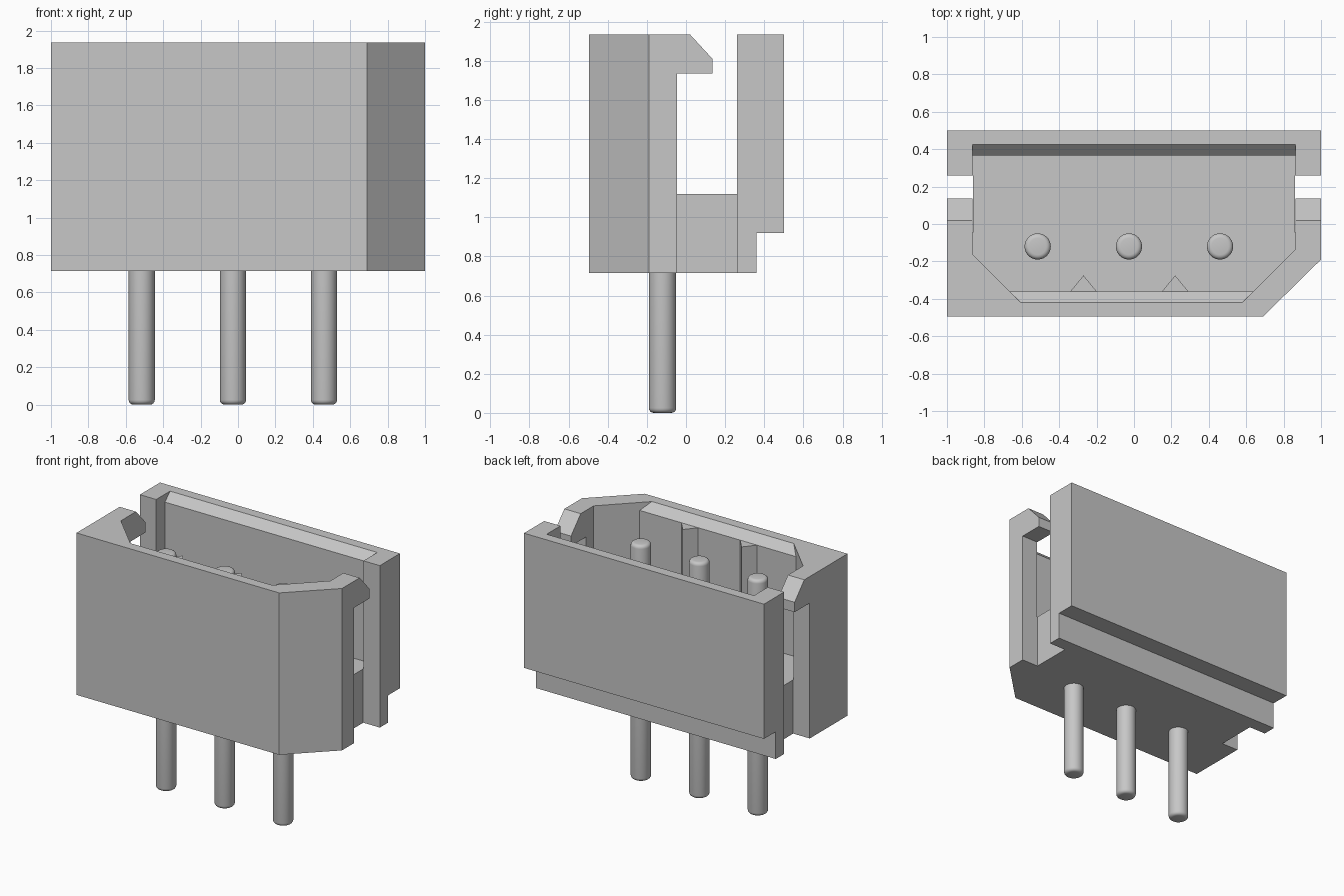
import bpy
import bmesh
import math
from mathutils import Vector

cube = bpy.data.objects.get("Cube")
if cube:
    bpy.data.objects.remove(cube, do_unlink=True)

grey = bpy.data.materials.new("light grey plastic")
grey.use_nodes = True
grey.diffuse_color = (0.57, 0.57, 0.57, 1)
grey.node_tree.nodes["Principled BSDF"].inputs["Base Color"].default_value = grey.diffuse_color

BOTTOM, FLOOR, TOP = 0.715, 1.12, 1.935
INNER = 0.864
CHAMFER = 0.06


def loft(name, lower, upper):
    """Closed solid between two matching loops of 3D points."""
    bm = bmesh.new()
    a = [bm.verts.new(p) for p in lower]
    b = [bm.verts.new(p) for p in upper]
    bm.faces.new(a)
    bm.faces.new(b)
    for i in range(len(a)):
        j = (i + 1) % len(a)
        bm.faces.new((a[i], a[j], b[j], b[i]))
    bmesh.ops.recalc_face_normals(bm, faces=bm.faces)
    mesh = bpy.data.meshes.new(name)
    bm.to_mesh(mesh)
    bm.free()
    mesh.materials.append(grey)
    obj = bpy.data.objects.new(name, mesh)
    bpy.context.collection.objects.link(obj)
    return obj


def at_height(points, z):
    return [Vector((x, y, z)) for x, y in points]


def at_x(points, x):
    return [Vector((x, y, z)) for y, z in points]


def cut(target, cutter):
    cutter.hide_render = True
    mod = target.modifiers.new("cut", "BOOLEAN")
    mod.operation = "DIFFERENCE"
    mod.solver = "EXACT"
    mod.object = cutter
    bpy.context.view_layer.objects.active = target
    bpy.ops.object.modifier_apply(modifier=mod.name)
    bpy.data.objects.remove(cutter, do_unlink=True)


def cavity_outline(front, back, keys=()):
    """Cavity plan with two 45 degree front corners and optional pointed keys."""
    left, right = -1.024, 0.998   # x + y sums that place the corner diagonals
    pts = [(-INNER, left + INNER), (left - front, front)]
    for x in keys:
        pts += [(x - 0.07, front), (x, front + 0.085), (x + 0.07, front)]
    pts += [(right + front, front), (INNER, INNER - right), (INNER, back), (-INNER, back)]
    return pts


# Housing block with one chamfered corner
plan = [(-1, -0.495), (0.69, -0.495), (1, -0.19), (1, 0.5), (-1, 0.5)]
housing = loft("housing", at_height(plan, BOTTOM), at_height(plan, TOP))

# Step under the back wall
step = [(0.36, 0.6), (0.6, 0.6), (0.6, 0.92), (0.36, 0.92)]
cut(housing, loft("step_cutter", at_x(step, -1.1), at_x(step, 1.1)))

# Main cavity, leaving two pointed keys on the front wall
cavity = cavity_outline(-0.36, 0.365, keys=(-0.27, 0.22))
cut(housing, loft("cavity_cutter", at_height(cavity, FLOOR), at_height(cavity, 2.1)))

# Sloped lead-in around the mouth, front and back
low = cavity_outline(-0.36, 0.365)
high = cavity_outline(-0.36 - 2 * CHAMFER, 0.365 + 2 * CHAMFER)
cut(housing, loft("lead_in_cutter", at_height(low, TOP - CHAMFER),
                  at_height(high, TOP + CHAMFER)))

# End slots, which leave a hooked lip on each side wall
slot = [(-0.045, 0.6), (0.26, 0.6), (0.26, 2.0), (-0.04, 2.0),
        (0.135, 1.81), (0.135, 1.735), (-0.045, 1.735)]
for side in (-1, 1):
    cut(housing, loft("slot_cutter", at_x(slot, side * (INNER - 0.002)),
                      at_x(slot, side * 1.1)))

# Contact pins with rounded ends
PIN_TOP = 1.78
for name, x in (("right_pin", -0.515), ("middle_pin", -0.027), ("left_pin", 0.46)):
    bpy.ops.mesh.primitive_cylinder_add(vertices=40, radius=0.07, depth=PIN_TOP,
                                        location=(x, -0.12, PIN_TOP / 2))
    pin = bpy.context.object
    pin.name = name
    pin.data.materials.append(grey)
    bevel = pin.modifiers.new("rounded_ends", "BEVEL")
    bevel.width = 0.025
    bevel.segments = 4
    bevel.limit_method = "ANGLE"
    bevel.angle_limit = math.radians(60)
    bpy.ops.object.modifier_apply(modifier=bevel.name)
    bpy.ops.object.shade_smooth_by_angle(angle=math.radians(35))
